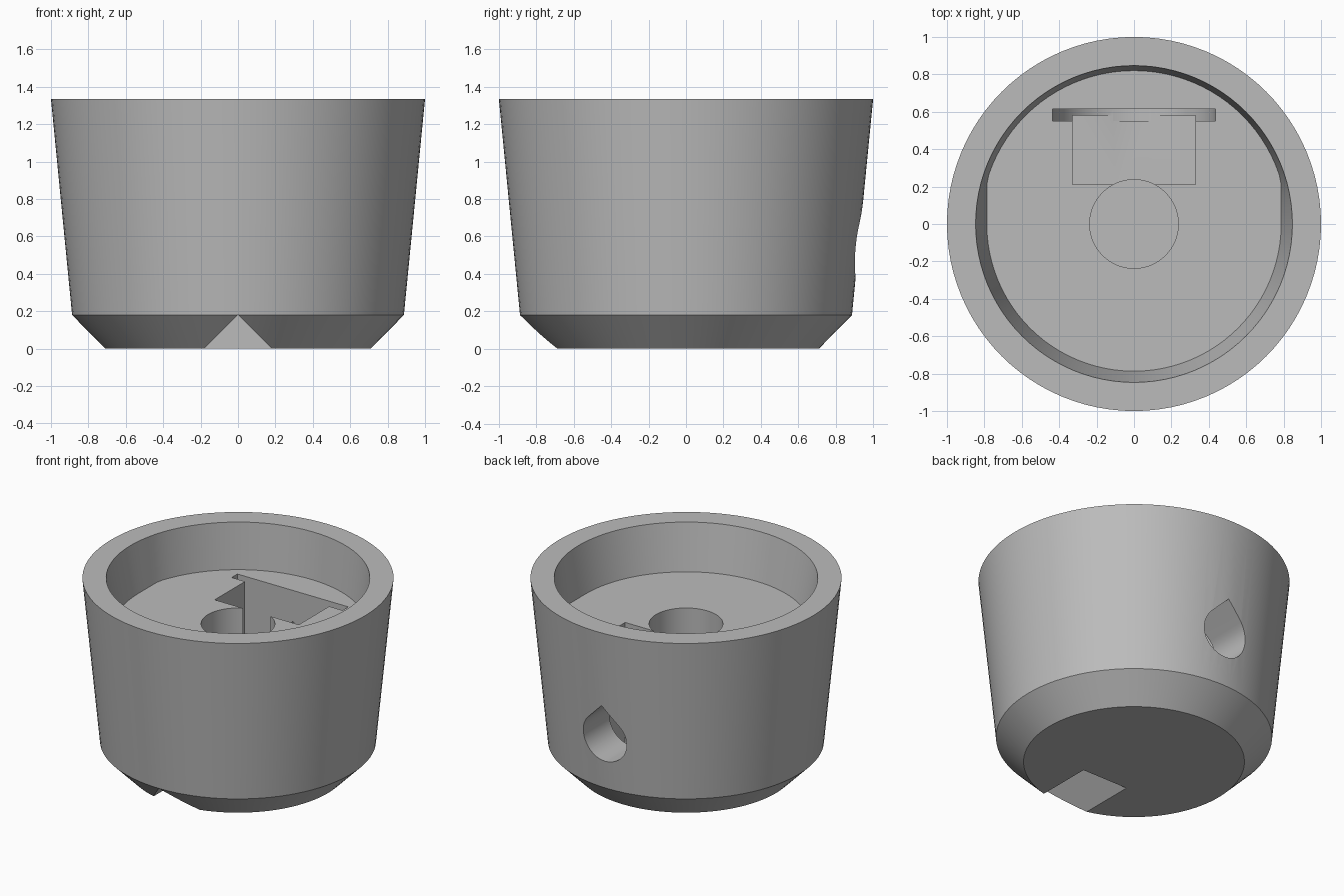
import bpy, bmesh, math

if "Cube" in bpy.data.objects:
    bpy.data.objects.remove(bpy.data.objects["Cube"])

SIDES = 96
RIM = 1.335

grey = bpy.data.materials.new("plain grey")
grey.use_nodes = True
COLOUR = (0.5, 0.5, 0.5, 1)
grey.diffuse_color = COLOUR
grey.node_tree.nodes["Principled BSDF"].inputs["Base Color"].default_value = COLOUR


def loft(name, loops):
    """Skin a stack of equal point loops and cap both ends."""
    bm = bmesh.new()
    rings = [[bm.verts.new(p) for p in loop] for loop in loops]
    for a, b in zip(rings, rings[1:]):
        n = len(a)
        for i in range(n):
            j = (i + 1) % n
            bm.faces.new((a[i], a[j], b[j], b[i]))
    bm.faces.new(rings[0])
    bm.faces.new(rings[-1])
    bmesh.ops.recalc_face_normals(bm, faces=bm.faces)
    mesh = bpy.data.meshes.new(name)
    bm.to_mesh(mesh)
    bm.free()
    mesh.materials.append(grey)
    obj = bpy.data.objects.new(name, mesh)
    bpy.context.collection.objects.link(obj)
    return obj


def ring(radius, z):
    """Horizontal loop; radius is a number or a function of the angle."""
    points = []
    for i in range(SIDES):
        t = math.tau * i / SIDES
        r = radius(t) if callable(radius) else radius
        points.append((r * math.cos(t), r * math.sin(t), z))
    return points


def prism(name, outline, y0, y1):
    """Extrude an x-z outline along y."""
    return loft(name, [[(x, y, z) for x, z in outline] for y in (y0, y1)])


def arc(radius, z, start, end, steps=48):
    angles = [math.radians(start + (end - start) * i / steps) for i in range(steps + 1)]
    return [(radius * math.cos(t), z + radius * math.sin(t)) for t in angles]


def floor_radius(t):
    """Wide back arc, narrower front arc, short straight sides between."""
    if math.sin(t) <= 0:
        return 0.787
    return min(0.82, 0.787 / max(abs(math.cos(t)), 0.01))


# Tapered cup with a chamfered foot
cup = loft("cup_body", [ring(0.71, 0), ring(0.887, 0.18), ring(1, RIM)])

FLOOR = 1.01
ABOVE = FLOOR + 0.1
HOLE_Z = 0.55

cutters = [
    # Shallow tray at the top
    loft("tray_cutter", [ring(floor_radius, FLOOR), ring(0.847, RIM), ring(0.855, RIM + 0.1)]),
    # Round well in the middle
    loft("well_cutter", [ring(0.237, 0.07), ring(0.237, ABOVE)]),
    # Rectangular pocket behind the well
    prism("pocket_cutter", [(-0.33, 0.13), (0.33, 0.13), (0.33, ABOVE), (-0.33, ABOVE)], 0.21, 0.58),
    # Upright slot with a round bottom
    prism("slot_cutter", arc(0.435, HOLE_Z, 180, 360) + [(0.435, ABOVE), (-0.435, ABOVE)], 0.55, 0.615),
    # Teardrop hole through the back wall
    prism("hole_cutter", arc(0.17, HOLE_Z, 135, 405) + [(0, HOLE_Z + 0.24)], 0.58, 1.1),
    # V-shaped notch under the front
    prism("notch_cutter", [(-0.2, -0.02), (0.2, -0.02), (0, 0.18)], -1.1, -0.29),
]

bpy.context.view_layer.objects.active = cup
cup.select_set(True)
for cutter in cutters:
    mod = cup.modifiers.new(cutter.name, "BOOLEAN")
    mod.operation = "DIFFERENCE"
    mod.solver = "EXACT"
    mod.object = cutter
    bpy.ops.object.modifier_apply(modifier=mod.name)
    bpy.data.objects.remove(cutter)

bpy.ops.object.shade_smooth_by_angle(angle=math.radians(30))
